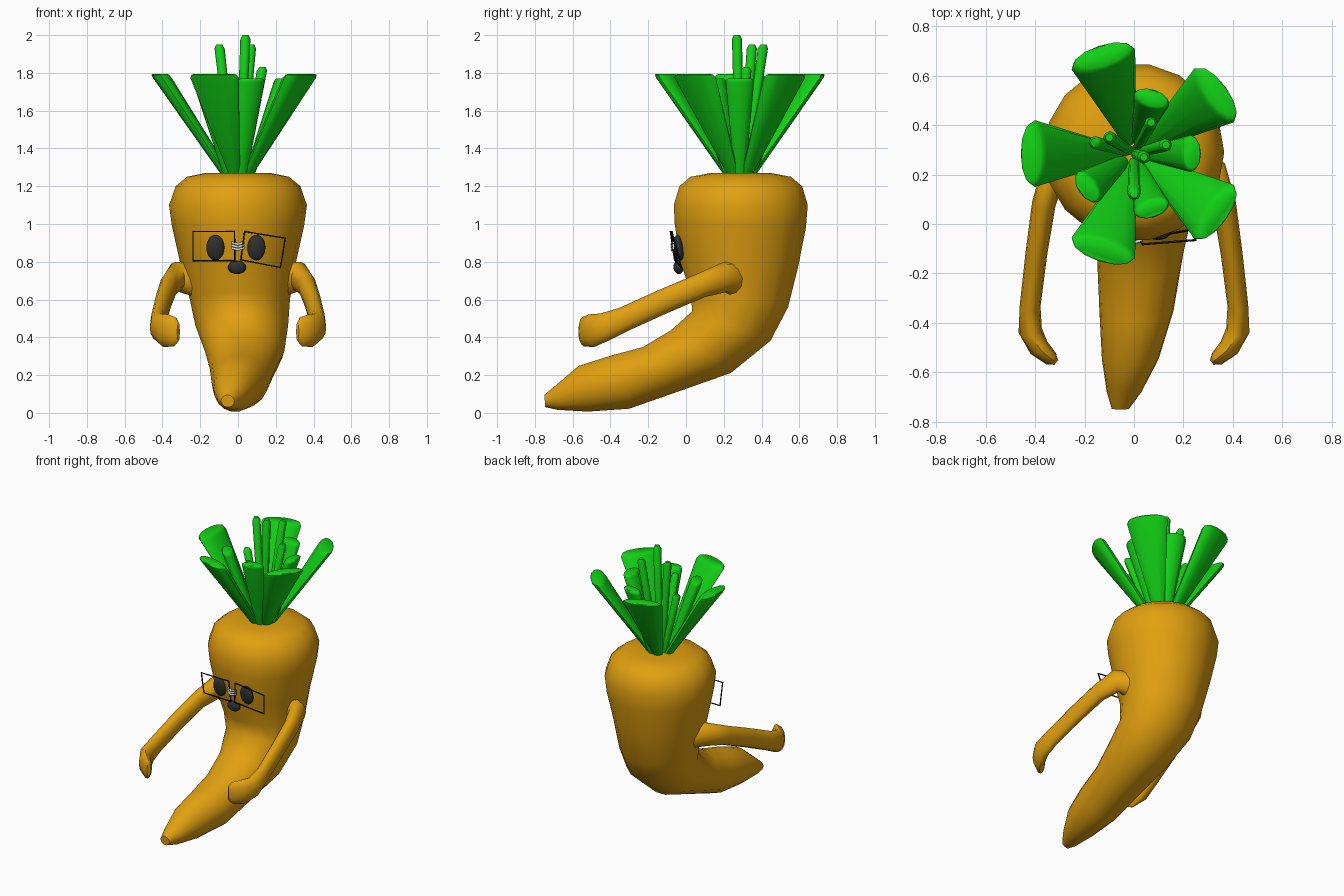
import bpy, bmesh, math
from mathutils import Vector

cube = bpy.data.objects.get("Cube")
if cube:
    bpy.data.objects.remove(cube)


def material(name, rgb):
    m = bpy.data.materials.new(name)
    m.diffuse_color = (*rgb, 1)
    m.use_nodes = True
    m.node_tree.nodes["Principled BSDF"].inputs["Base Color"].default_value = (*rgb, 1)
    return m


ORANGE = material("carrot orange", (0.75, 0.35, 0.005))
GREEN = material("leaf green", (0.006, 0.64, 0.008))
DARK = material("charcoal", (0.03, 0.03, 0.03))
BLACK = material("frame black", (0.006, 0.006, 0.006))
WHITE = material("tape white", (0.75, 0.75, 0.75))


def smooth(obj, angle=50):
    bpy.ops.object.select_all(action='DESELECT')
    obj.select_set(True)
    bpy.context.view_layer.objects.active = obj
    bpy.ops.object.shade_smooth_by_angle(angle=math.radians(angle))


def loft(name, rings, mat, sides=16):
    """Skin a row of elliptical rings given as (centre, half axis u, half axis v)."""
    bm = bmesh.new()
    loops = []
    for c, u, v in rings:
        angles = [math.tau * i / sides for i in range(sides)]
        loops.append([bm.verts.new(c + u * math.cos(a) + v * math.sin(a)) for a in angles])
    for a, b in zip(loops, loops[1:]):
        for i in range(sides):
            j = (i + 1) % sides
            bm.faces.new((a[i], a[j], b[j], b[i]))
    bm.faces.new(loops[0])
    bm.faces.new(loops[-1])
    bmesh.ops.recalc_face_normals(bm, faces=bm.faces)
    mesh = bpy.data.meshes.new(name)
    bm.to_mesh(mesh)
    bm.free()
    obj = bpy.data.objects.new(name, mesh)
    bpy.context.collection.objects.link(obj)
    mesh.materials.append(mat)
    smooth(obj)
    return obj


# Body: front y, front z, back y, back z, centre x, half width
profile = [
    (0.13, 1.27, 0.45, 1.27, 0, 0.17),
    (0.02, 1.25, 0.56, 1.25, 0, 0.27),
    (-0.04, 1.20, 0.62, 1.20, 0, 0.33),
    (-0.07, 1.10, 0.65, 1.10, 0, 0.365),
    (-0.065, 1.0, 0.64, 0.98, 0, 0.35),
    (-0.035, 0.8, 0.60, 0.78, 0, 0.305),
    (0.02, 0.64, 0.545, 0.56, 0.01, 0.265),
    (0.03, 0.54, 0.45, 0.38, 0.02, 0.245),
    (-0.08, 0.44, 0.24, 0.21, 0.035, 0.21),
    (-0.23, 0.35, 0.0, 0.125, 0.025, 0.175),
    (-0.40, 0.305, -0.30, 0.02, 0.01, 0.15),
    (-0.57, 0.25, -0.52, 0.005, -0.015, 0.115),
    (-0.68, 0.155, -0.68, 0.015, -0.04, 0.07),
    (-0.75, 0.095, -0.745, 0.03, -0.055, 0.035),
]
rings = []
for fy, fz, by, bz, x, w in profile:
    front, back = Vector((x, fy, fz)), Vector((x, by, bz))
    rings.append(((front + back) / 2, Vector((w, 0, 0)), (back - front) / 2))
loft("carrot_body", rings, ORANGE, 18)

# Arms: x, y, z, sideways radius, upright radius
arm_path = [
    (0.24, 0.235, 0.71, 0.085, 0.09),
    (0.325, 0.21, 0.72, 0.055, 0.08),
    (0.365, 0.08, 0.675, 0.048, 0.065),
    (0.395, -0.12, 0.59, 0.044, 0.065),
    (0.42, -0.33, 0.495, 0.042, 0.065),
    (0.42, -0.43, 0.455, 0.048, 0.075),
    (0.385, -0.50, 0.435, 0.042, 0.088),
    (0.335, -0.545, 0.43, 0.03, 0.078),
    (0.315, -0.56, 0.43, 0.012, 0.05),
]
for side, sx in (("left", 1), ("right", -1)):
    points = [Vector((sx * p[0], p[1], p[2])) for p in arm_path]
    rings = []
    for i, p in enumerate(points):
        along = points[min(i + 1, len(points) - 1)] - points[max(i - 1, 0)]
        u = along.cross(Vector((0, 0, 1))).normalized()
        v = u.cross(along).normalized()
        rings.append((p, u * arm_path[i][3], v * arm_path[i][4]))
    loft(side + "_arm", rings, ORANGE, 12)

# Broad leaves flaring outwards from the crown
CROWN = Vector((0, 0.285, 1.26))


def leaf(name, degrees, reach, top, width, thick):
    a = math.radians(degrees)
    out, across = Vector((math.cos(a), math.sin(a), 0)), Vector((-math.sin(a), math.cos(a), 0))
    start = CROWN + out * 0.06
    end = CROWN + out * reach
    end.z = top
    rings = []
    for t, s in ((0, 0), (0.96, 1), (0.99, 0.93), (1, 0.8)):
        w = 0.03 + (width - 0.03) * t if s == 0 else width * s
        h = 0.028 if s == 0 else thick * s
        rings.append((start.lerp(end, t), across * w, out * h))
    loft(name, rings, GREEN, 12)


for i in range(5):
    leaf(f"outer_leaf_{i + 1}", 36 + 72 * i, 0.415, 1.795, 0.135, 0.05)
for i, angle in enumerate((0, 72, 216, 288)):
    leaf(f"inner_leaf_{i + 1}", angle, 0.235, 1.77, 0.075, 0.04)

# Thin stalks in the middle
tips = [(0.04, 0.27, 2.0), (-0.1, 0.35, 1.95), (0.07, 0.41, 1.95),
        (0.13, 0.32, 1.83), (0.0, 0.12, 1.75), (-0.16, 0.33, 1.72)]
for i, tip in enumerate(tips):
    tip = Vector(tip)
    base = CROWN.lerp(Vector((tip.x, tip.y, CROWN.z)), 0.2)
    rings = [(base.lerp(tip, t), Vector((r, 0, 0)), Vector((0, r, 0)))
             for t, r in ((0, 0.02), (0.97, 0.027), (1, 0.016))]
    loft(f"stalk_{i + 1}", rings, GREEN, 8)


# Eyes and nose
def ball(name, loc, scale, tilt):
    bpy.ops.mesh.primitive_uv_sphere_add(segments=20, ring_count=12, location=loc,
                                         rotation=(tilt, 0, 0))
    obj = bpy.context.object
    obj.name = name
    obj.scale = scale
    obj.data.materials.append(DARK)
    smooth(obj, 60)


ball("right_eye", (-0.12, -0.035, 0.875), (0.048, 0.025, 0.068), 0.15)
ball("left_eye", (0.097, -0.038, 0.875), (0.048, 0.025, 0.068), 0.15)
ball("nose", (-0.005, -0.04, 0.77), (0.048, 0.026, 0.036), 0.15)


# Glasses: thin wire frames joined by a wrapped bridge
def wire(name, points, radius, mat, closed):
    curve = bpy.data.curves.new(name, 'CURVE')
    curve.dimensions = '3D'
    curve.bevel_depth = radius
    curve.bevel_resolution = 1
    curve.use_fill_caps = True
    spline = curve.splines.new('POLY')
    spline.points.add(len(points) - 1)
    for p, co in zip(spline.points, points):
        p.co = (*co, 1)
    spline.use_cyclic_u = closed
    curve.materials.append(mat)
    obj = bpy.data.objects.new(name, curve)
    bpy.context.collection.objects.link(obj)


wire("right_lens_frame", [(-0.238, -0.075, 0.96), (-0.018, -0.08, 0.96),
                          (-0.018, -0.055, 0.805), (-0.238, -0.045, 0.805)], 0.005, BLACK, True)
wire("left_lens_frame", [(0.035, -0.082, 0.96), (0.25, -0.065, 0.925),
                         (0.225, -0.025, 0.77), (0.015, -0.06, 0.81)], 0.005, BLACK, True)
for i in range(3):
    z = 0.868 + 0.014 * i
    wire(f"bridge_wrap_{i + 1}", [(-0.033, -0.062, z + 0.005), (0, -0.075, z - 0.004),
                                  (0.033, -0.066, z + 0.006)], 0.007, WHITE, False)
